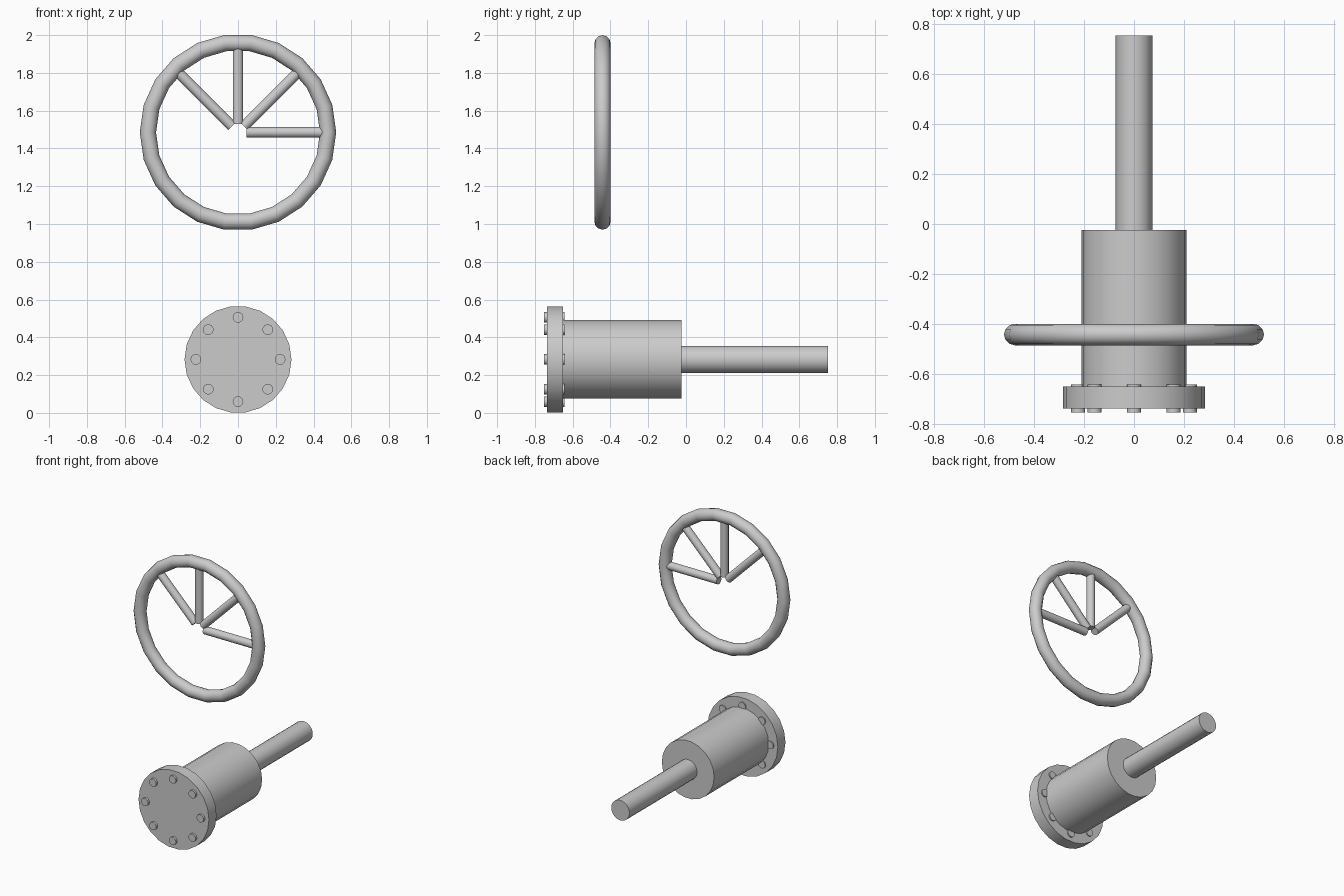
import bpy
from math import pi, cos, sin, radians

if "Cube" in bpy.data.objects:
    bpy.data.objects.remove(bpy.data.objects["Cube"])

SIDES = 22
AXIS_Z = 0.283          # height of the cylinder axis
WHEEL_Y, WHEEL_Z = -0.442, 1.485


def finish(name):
    ob = bpy.context.object
    ob.name = name
    bpy.ops.object.shade_smooth_by_angle(angle=radians(35))
    return ob


def cyl_y(name, r, y0, y1, x=0.0, z=AXIS_Z):
    """Cylinder lying along y."""
    bpy.ops.mesh.primitive_cylinder_add(
        vertices=SIDES, radius=r, depth=y1 - y0,
        location=(x, (y0 + y1) / 2, z), rotation=(pi / 2, pi / 2, 0))
    return finish(name)


# Flange, body and shaft along y
cyl_y("flange", 0.283, -0.737, -0.65)
cyl_y("body", 0.21, -0.66, -0.023)
cyl_y("shaft", 0.073, -0.03, 0.753)

# Ring of bolts through the flange
for i in range(8):
    a = i * pi / 4
    cyl_y(f"bolt_{i + 1}", 0.028, -0.753, -0.642,
          0.223 * cos(a), AXIS_Z + 0.223 * sin(a))

# Handwheel rim
bpy.ops.mesh.primitive_torus_add(
    major_segments=SIDES, minor_segments=12,
    major_radius=0.477, minor_radius=0.043,
    location=(0, WHEEL_Y, WHEEL_Z), rotation=(pi / 2, 0, 0))
finish("wheel_rim")

# Four spokes over the upper half of the wheel
R0, R1 = 0.045, 0.45
for i in range(4):
    a = i * pi / 4
    m = (R0 + R1) / 2
    bpy.ops.mesh.primitive_cylinder_add(
        vertices=SIDES, radius=0.028, depth=R1 - R0,
        location=(m * cos(a), WHEEL_Y, WHEEL_Z + m * sin(a)),
        rotation=(0, pi / 2 - a, 0))
    finish(f"wheel_spoke_{i + 1}")
